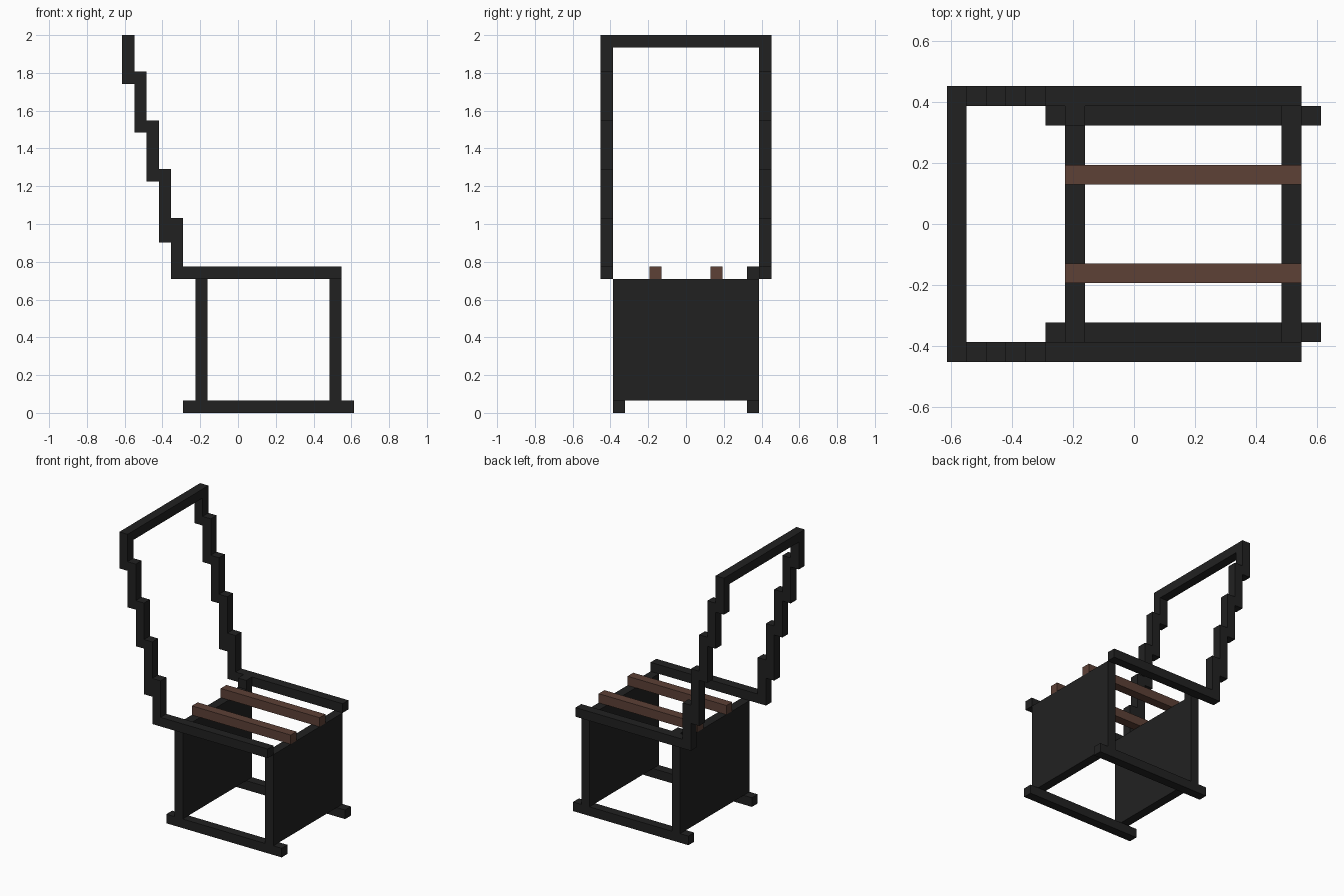
import bpy, bmesh
from mathutils import Vector

if "Cube" in bpy.data.objects:
    bpy.data.objects.remove(bpy.data.objects["Cube"])

U = 2 / 31                       # one block
ORIGIN = Vector((-9.5, -7, 0))   # corner of the 19 x 14 x 31 block grid


def material(name, rgb):
    m = bpy.data.materials.new(name)
    m.diffuse_color = (*rgb, 1)
    m.use_nodes = True
    m.node_tree.nodes["Principled BSDF"].inputs["Base Color"].default_value = m.diffuse_color
    return m


BLACK = material("charcoal black", (0.0155, 0.0155, 0.0155))
BROWN = material("wood brown", (0.109, 0.052, 0.037))


def part(name, mat, *boxes):
    """One object made of boxes, each given as block ranges x0,x1,y0,y1,z0,z1."""
    bm = bmesh.new()
    for x0, x1, y0, y1, z0, z1 in boxes:
        lo, hi = Vector((x0, y0, z0)), Vector((x1, y1, z1))
        verts = bmesh.ops.create_cube(bm, size=1)["verts"]
        for v in verts:
            v.co = ((lo + hi) / 2 + v.co * (hi - lo) + ORIGIN) * U
    mesh = bpy.data.meshes.new(name)
    bm.to_mesh(mesh)
    bm.free()
    mesh.materials.append(mat)
    bpy.context.collection.objects.link(bpy.data.objects.new(name, mesh))


# Upright end panels
part("rear_panel", BLACK, (6, 7, 1, 13, 1, 11))
part("front_panel", BLACK, (17, 18, 1, 13, 1, 11))

# Stepped back posts: x position, bottom, top
STEPS = [(4, 12, 16), (3, 14, 20), (2, 19, 24), (1, 23, 28), (0, 27, 30)]

for side, skid_y, rail_y in (("left", 1, 0), ("right", 12, 13)):
    part(side + "_floor_skid", BLACK, (5, 19, skid_y, skid_y + 1, 0, 1))
    part(side + "_seat_rail", BLACK, (4, 18, rail_y, rail_y + 1, 11, 12))
    part(side + "_back_post", BLACK,
         *[(x, x + 1, rail_y, rail_y + 1, z0, z1) for x, z0, z1 in STEPS])

# Small block joining the rear panel to one rail
part("rail_bracket", BLACK, (6, 7, 12, 13, 11, 12))

# Bar across the top of the back
part("top_bar", BLACK, (0, 1, 0, 14, 30, 31))

# Seat slats
for name, y in (("left_slat", 4), ("right_slat", 9)):
    part(name, BROWN, (6, 18, y, y + 1, 11, 12))
